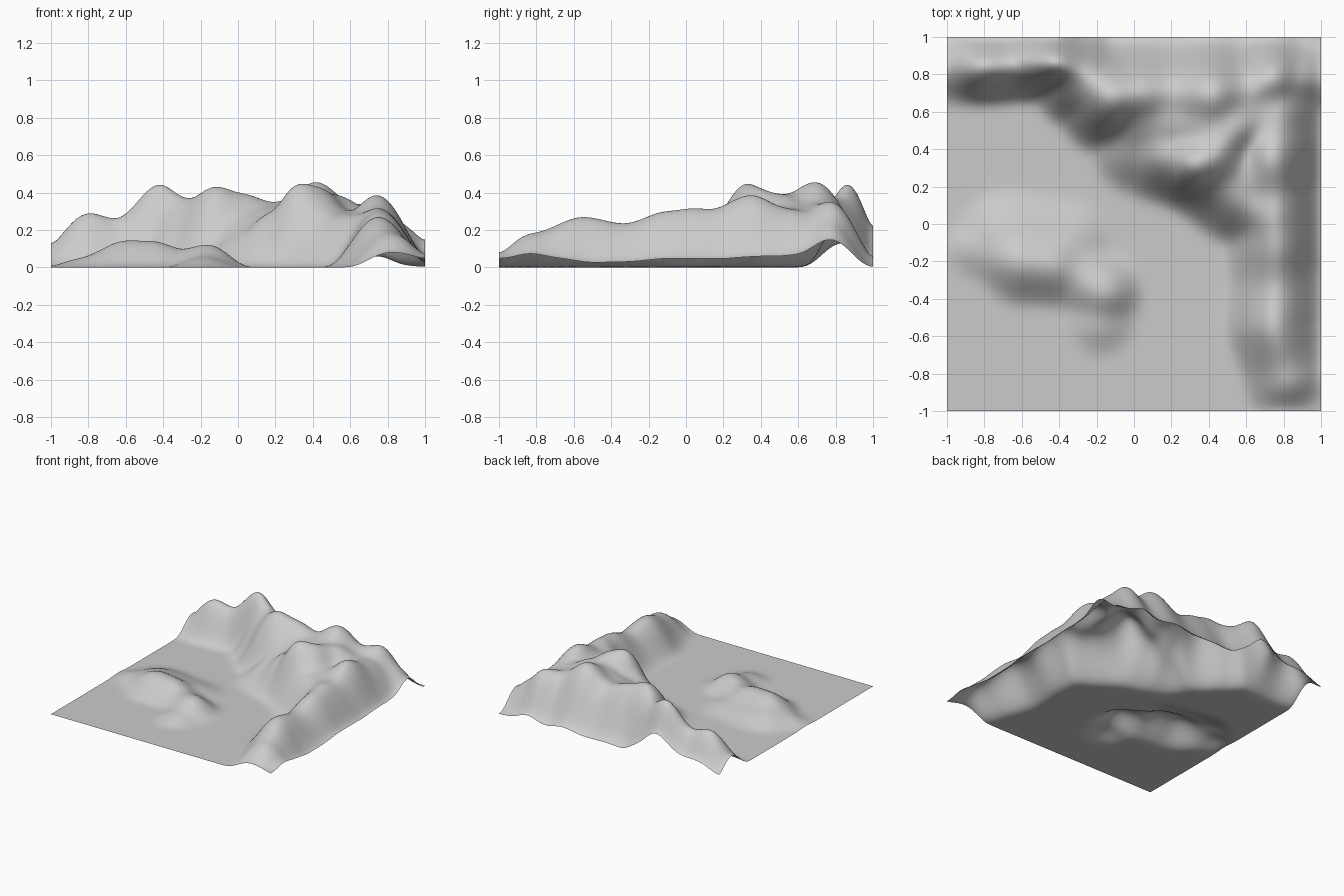
import bpy, bmesh, math

if "Cube" in bpy.data.objects:
    bpy.data.objects.remove(bpy.data.objects["Cube"])

N = 140          # grid divisions per side
POWER = 6        # how sharply overlapping ridges merge

# Crest lines of the landscape: (x, y, height, flank width)
north_west_range = [(-1.1, .83, .04, .20), (-.80, .84, .31, .21), (-.65, .85, .27, .21),
                    (-.42, .865, .475, .21), (-.26, .82, .36, .22), (-.12, .72, .30, .26)]
north_range = [(-.30, .76, .33, .26), (-.12, .68, .44, .33), (.02, .70, .405, .32),
               (.20, .70, .35, .32), (.42, .69, .47, .35), (.62, .71, .34, .31),
               (.74, .78, .36, .26), (.88, .77, .23, .23), (1.08, .72, .07, .22)]
middle_spur = [(.02, .42, .18, .28), (.18, .37, .30, .28), (.32, .33, .44, .28),
               (.42, .37, .42, .28), (.55, .50, .37, .26)]
high_saddle = [(.04, .54, .27, .28), (.20, .54, .32, .30), (.38, .52, .37, .30),
               (.60, .56, .33, .28), (.75, .56, .27, .26)]
linking_spur = [(.34, .31, .38, .27), (.52, .18, .28, .28), (.72, .04, .27, .26)]
linking_flank = [(.45, .35, .34, .28), (.62, .24, .28, .26)]
east_range = [(.90, -1.02, .06, .26), (.82, -.82, .19, .26), (.75, -.55, .28, .27),
              (.76, -.33, .24, .27), (.76, -.10, .31, .28), (.76, .12, .31, .28),
              (.74, .35, .40, .30), (.77, .58, .29, .29), (.78, .74, .26, .28)]
low_hill = [(-.85, -.13, .05, .17), (-.60, -.20, .15, .25), (-.44, -.22, .145, .24),
            (-.30, -.27, .10, .22), (-.16, -.36, .13, .22), (-.18, -.52, .06, .20)]
low_hill_back = [(-.68, -.08, .09, .28), (-.35, -.10, .06, .26)]
RIDGES = [north_west_range, north_range, middle_spur, high_saddle, linking_spur,
          linking_flank, east_range, low_hill, low_hill_back]


def ridge_height(x, y, pts):
    """Height of a rounded ridge that follows a crest line."""
    best = 0.0
    for (ax, ay, ah, ar), (bx, by, bh, br) in zip(pts, pts[1:]):
        dx, dy = bx - ax, by - ay
        t = ((x - ax) * dx + (y - ay) * dy) / (dx * dx + dy * dy)
        t = min(1.0, max(0.0, t))
        d2 = (x - ax - t * dx) ** 2 + (y - ay - t * dy) ** 2
        s = t * t * (3 - 2 * t)
        r = ar + (br - ar) * s
        if d2 < r * r:
            best = max(best, (ah + (bh - ah) * s) * (1 - d2 / (r * r)) ** 2)
    return best


def height(x, y):
    total = sum(ridge_height(x, y, p) ** POWER for p in RIDGES)
    return total ** (1 / POWER)


# Height field, softened by a few averaging passes
H = [[height(-1 + 2 * i / N, -1 + 2 * j / N) for i in range(N + 1)] for j in range(N + 1)]
for _ in range(11):
    for _axis in range(2):
        H = [[(row[max(i - 1, 0)] + 2 * row[i] + row[min(i + 1, N)]) / 4
              for i in range(N + 1)] for row in H]
        H = [list(col) for col in zip(*H)]

# Terrain sheet
bm = bmesh.new()
grid = [[bm.verts.new((-1 + 2 * i / N, -1 + 2 * j / N, H[j][i])) for i in range(N + 1)]
        for j in range(N + 1)]
for j in range(N):
    for i in range(N):
        f = bm.faces.new((grid[j][i], grid[j][i + 1], grid[j + 1][i + 1], grid[j + 1][i]))
        f.smooth = True
mesh = bpy.data.meshes.new("terrain")
bm.to_mesh(mesh)
bm.free()
terrain = bpy.data.objects.new("terrain", mesh)
bpy.context.collection.objects.link(terrain)
